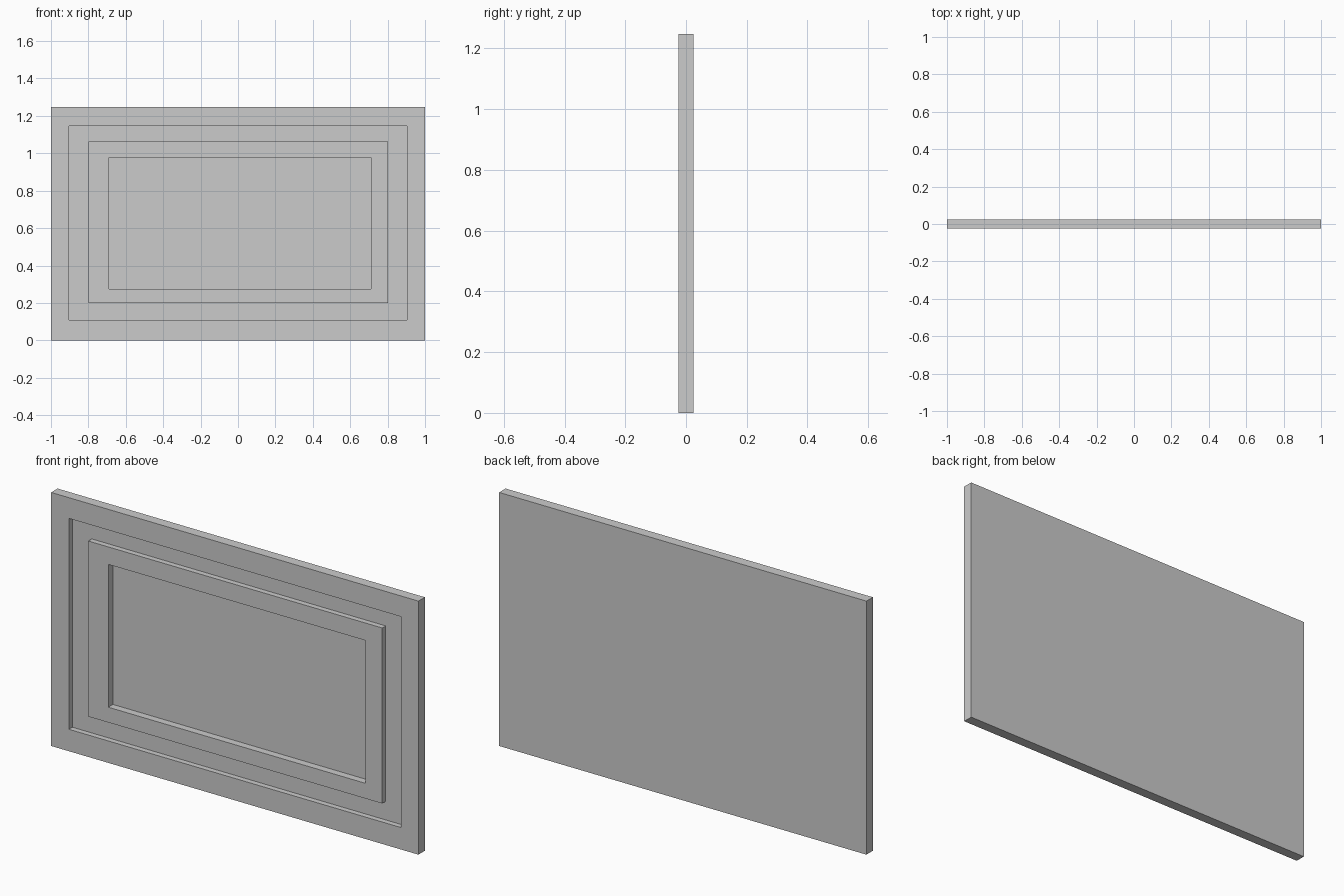
import bpy
import bmesh

if "Cube" in bpy.data.objects:
    bpy.data.objects.remove(bpy.data.objects["Cube"])

FRONT, GROOVE, RECESS, BACK = -0.025, 0.002, 0.011, 0.025

# Rectangles seen from the front: x min, x max, z min, z max
panel = (-1.0, 1.0, 0.0, 1.248)
groove_outer = (-0.903, 0.904, 0.108, 1.146)
ridge_outer = (-0.798, 0.803, 0.199, 1.063)
ridge_inner = (-0.689, 0.712, 0.274, 0.977)

# Successive loops from the back edge to the recessed centre
steps = [
    (panel, BACK), (panel, FRONT),                      # outer edge
    (groove_outer, FRONT), (groove_outer, GROOVE),      # border and groove wall
    (ridge_outer, GROOVE), (ridge_outer, FRONT),        # groove floor and raised frame
    (ridge_inner, FRONT), (ridge_inner, RECESS),        # frame face and recess wall
]


def add_loop(bm, rect, y):
    x0, x1, z0, z1 = rect
    return [bm.verts.new((x, y, z)) for x, z in ((x0, z0), (x1, z0), (x1, z1), (x0, z1))]


bm = bmesh.new()
loops = [add_loop(bm, rect, y) for rect, y in steps]
for a, b in zip(loops, loops[1:]):
    for i in range(4):
        j = (i + 1) % 4
        bm.faces.new((a[i], a[j], b[j], b[i]))

# Flat back and recessed centre
bm.faces.new(loops[0][::-1])
bm.faces.new(loops[-1])
bmesh.ops.recalc_face_normals(bm, faces=bm.faces)

mesh = bpy.data.meshes.new("moulded_panel")
bm.to_mesh(mesh)
bm.free()
bpy.context.collection.objects.link(bpy.data.objects.new("moulded_panel", mesh))
